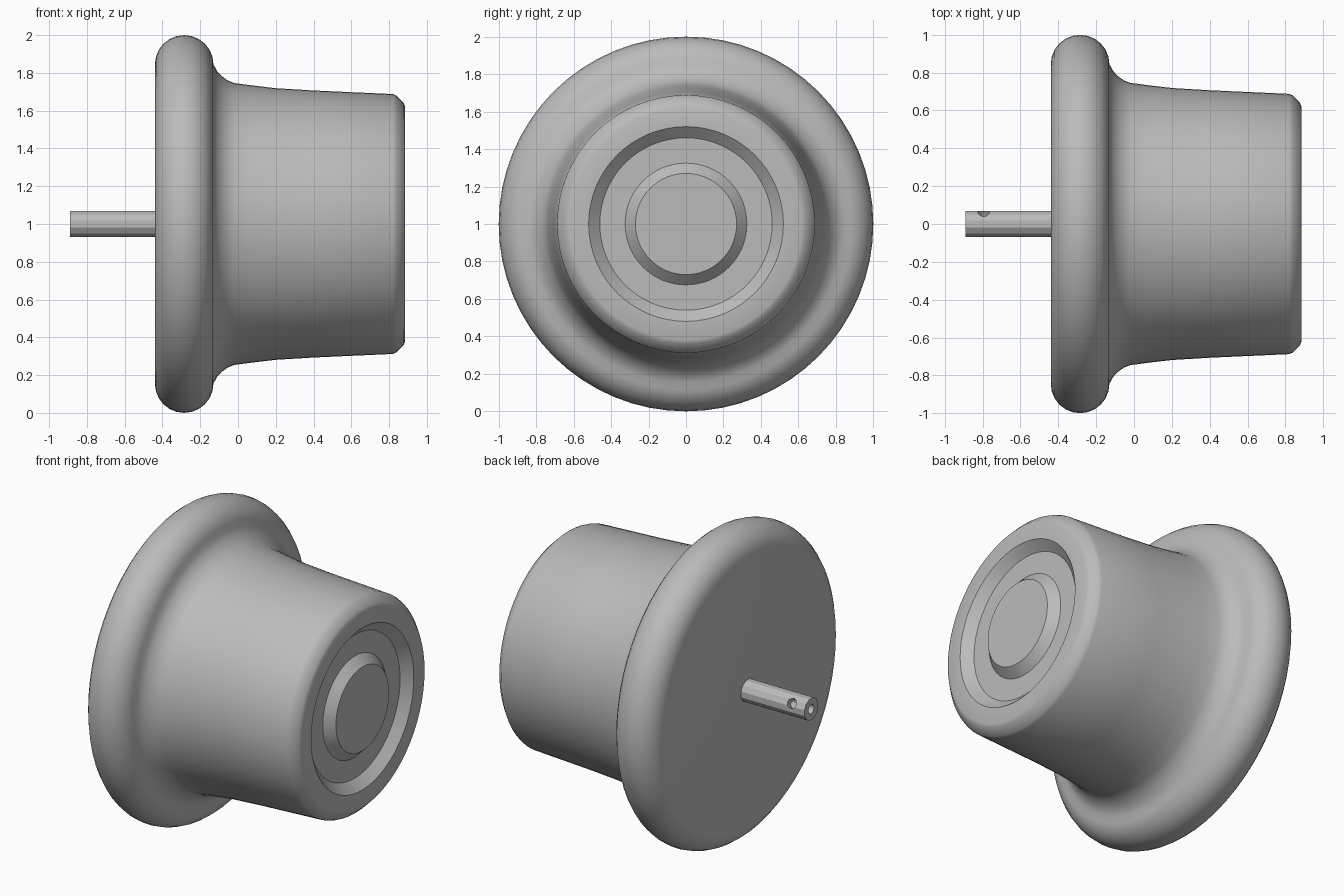
import bpy, bmesh, math
from mathutils import Vector, Matrix

if "Cube" in bpy.data.objects:
    bpy.data.objects.remove(bpy.data.objects["Cube"])

grey = bpy.data.materials.new("plain grey")
grey.diffuse_color = (0.5, 0.5, 0.5, 1)
grey.use_nodes = True
grey.node_tree.nodes["Principled BSDF"].inputs["Base Color"].default_value = grey.diffuse_color
CENTRE = Vector((0, 0, 1))


def lathe(name, profile, sides, angle=30, phase=0.0):
    """Revolve (x, radius) points about the x axis; radius 0 makes a pole."""
    bm = bmesh.new()
    rings = []
    for x, r in profile:
        if r == 0:
            rings.append([bm.verts.new((x, 0, 1))] * sides)
        else:
            rings.append([bm.verts.new((x, r * math.sin(a), 1 + r * math.cos(a)))
                          for a in (2 * math.pi * i / sides + phase for i in range(sides))])
    for a, b in zip(rings, rings[1:]):
        for i in range(sides):
            j = (i + 1) % sides
            bm.faces.new(list(dict.fromkeys((a[i], a[j], b[j], b[i]))))
    bmesh.ops.recalc_face_normals(bm, faces=bm.faces)
    mesh = bpy.data.meshes.new(name)
    bm.to_mesh(mesh)
    bm.free()
    ob = bpy.data.objects.new(name, mesh)
    bpy.context.collection.objects.link(ob)
    mesh.materials.append(grey)
    if angle:
        bpy.ops.object.select_all(action='DESELECT')
        ob.select_set(True)
        bpy.context.view_layer.objects.active = ob
        bpy.ops.object.shade_smooth_by_angle(angle=math.radians(angle))
    return ob


# Knob: flat back, rounded flange, hollow neck curve, tapered grip, ringed end face
flange = [(-0.285 - 0.155 * math.cos(t), 0.845 + 0.155 * math.sin(t))
          for t in (math.pi * k / 12 for k in range(12))]
neck = [(-0.13, 0.845), (-0.11, 0.808), (-0.085, 0.782), (-0.055, 0.76), (-0.02, 0.746),
        (0.08, 0.733), (0.2, 0.719), (0.4, 0.707), (0.82, 0.688), (0.838, 0.68)]
end_face = [(0.878, 0.64), (0.885, 0.62), (0.885, 0.52), (0.83, 0.46),
            (0.83, 0.325), (0.885, 0.27), (0.885, 0)]
lathe("knob", [(-0.44, 0)] + flange + neck + end_face, 64)

# Shaft with a blind bore in its end
shaft = lathe("shaft", [(-0.43, 0), (-0.43, 0.072), (-0.89, 0.072), (-0.89, 0.03),
                        (-0.7, 0.03), (-0.7, 0)], 12, 0, math.pi / 12)

# Set screw hole, drilled from the side into the bore
bm = bmesh.new()
bmesh.ops.create_cone(bm, cap_ends=True, segments=16, radius1=0.03, radius2=0.03, depth=0.1)
direction = Vector((0, math.sin(math.radians(60)), math.cos(math.radians(60))))
turn = Vector((0, 0, 1)).rotation_difference(direction).to_matrix().to_4x4()
bm.transform(Matrix.Translation(CENTRE + Vector((-0.795, 0, 0)) + direction * 0.055) @ turn)
mesh = bpy.data.meshes.new("screw_hole_cutter")
bm.to_mesh(mesh)
bm.free()
cutter = bpy.data.objects.new("screw_hole_cutter", mesh)
bpy.context.collection.objects.link(cutter)
cutter.hide_render = True
cutter.hide_viewport = True
cut = shaft.modifiers.new("screw hole", 'BOOLEAN')
cut.operation = 'DIFFERENCE'
cut.solver = 'EXACT'
cut.object = cutter
